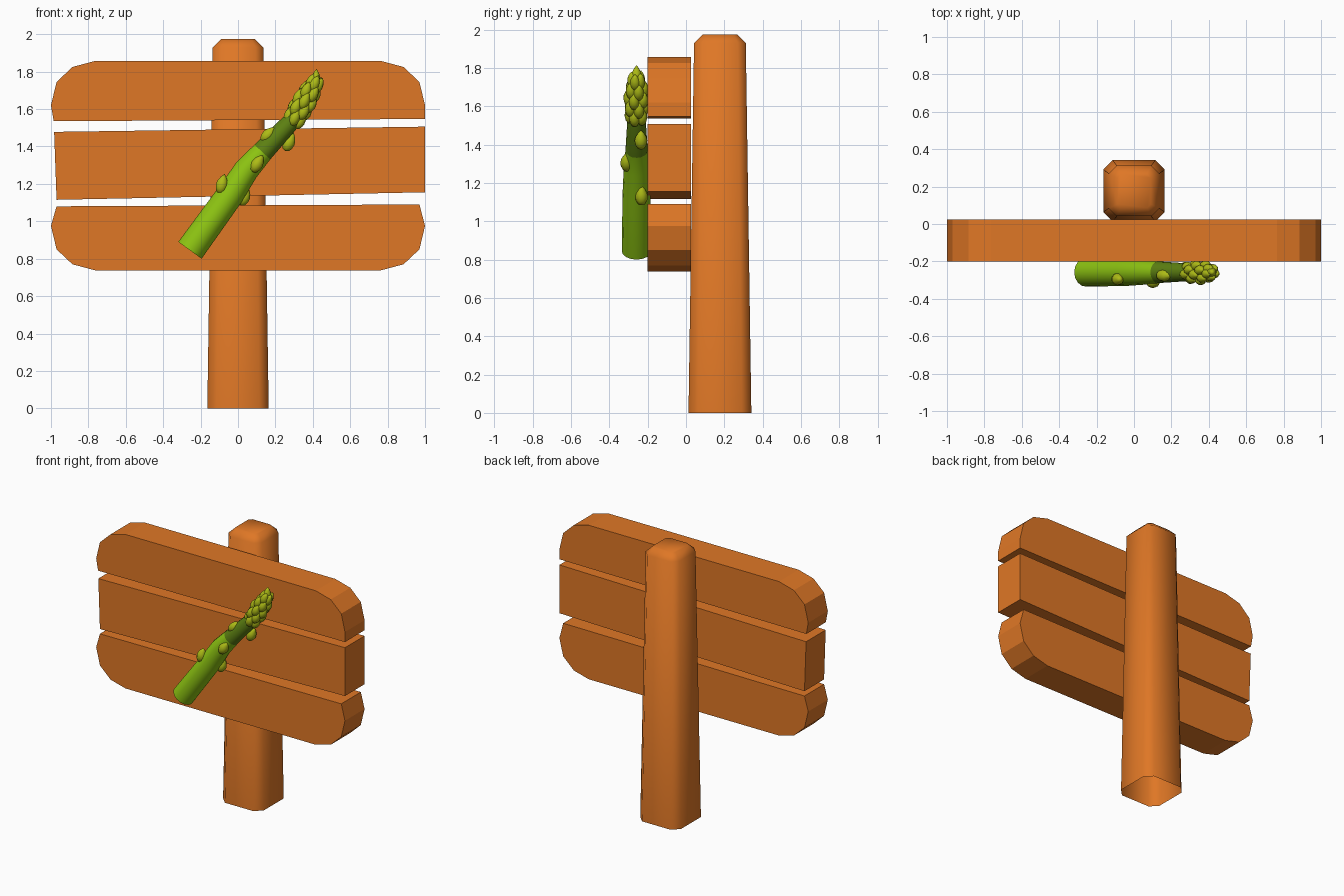
import bpy, bmesh, math
from mathutils import Vector, Matrix

if "Cube" in bpy.data.objects:
    bpy.data.objects.remove(bpy.data.objects["Cube"])


def material(name, rgb):
    m = bpy.data.materials.new(name)
    m.diffuse_color = (*rgb, 1)
    m.use_nodes = True
    m.node_tree.nodes["Principled BSDF"].inputs["Base Color"].default_value = m.diffuse_color
    return m


WOOD = material("orange wood", (0.74, 0.185, 0.019))
LIGHT = material("light green", (0.27, 0.56, 0.006))
DARK = material("dark green", (0.11, 0.22, 0.006))
BUD = material("yellow green", (0.42, 0.50, 0.008))


def finish(bm, name, mats, smooth=None):
    bmesh.ops.recalc_face_normals(bm, faces=bm.faces)
    me = bpy.data.meshes.new(name)
    bm.to_mesh(me)
    bm.free()
    for m in mats:
        me.materials.append(m)
    ob = bpy.data.objects.new(name, me)
    bpy.context.collection.objects.link(ob)
    if smooth:
        bpy.ops.object.select_all(action='DESELECT')
        ob.select_set(True)
        bpy.context.view_layer.objects.active = ob
        bpy.ops.object.shade_smooth_by_angle(angle=math.radians(smooth))
    return ob


def bridge(bm, a, b, mat=0):
    n = len(a)
    for i in range(n):
        f = bm.faces.new((a[i], a[(i + 1) % n], b[(i + 1) % n], b[i]))
        f.material_index = mat


# planks: outlines in x,z pushed through the thickness
def plank(name, outline):
    bm = bmesh.new()
    front = [bm.verts.new((x, -0.2, z)) for x, z in outline]
    back = [bm.verts.new((x, 0.025, z)) for x, z in outline]
    bridge(bm, front, back)
    bm.faces.new(front)
    bm.faces.new(back)
    finish(bm, name, [WOOD])


corner = [(1.0, 1.62), (0.97, 1.745), (0.885, 1.825), (0.765, 1.857)]
arch = corner + [(-x, z) for x, z in reversed(corner)]
plank("top_plank", arch + [(-0.985, 1.535), (1.0, 1.547)])
plank("middle_plank", [(-0.97, 1.115), (1.0, 1.155), (1.0, 1.506), (-0.983, 1.478)])
plank("bottom_plank", [(x, 2.595 - z) for x, z in arch] + [(-0.97, 1.08), (0.97, 1.09)])

# post: tapered square with cut corners, open underneath
bm = bmesh.new()
rings = []
for z, h, c in ((0, 0.164, 0.05), (1.93, 0.135, 0.042), (1.975, 0.09, 0.02)):
    k = h - c
    pts = [(h, -k), (h, k), (k, h), (-k, h), (-h, k), (-h, -k), (-k, -h), (k, -h)]
    rings.append([bm.verts.new((x, 0.177 + y, z)) for x, y in pts])
bridge(bm, rings[0], rings[1])
bridge(bm, rings[1], rings[2])
bm.faces.new(rings[2])
finish(bm, "post", [WOOD], 50)

# asparagus stalk: bent tube of x, z, radius; dark upper part
path = [(-0.257, 0.845, 0.077), (-0.04, 1.145, 0.073), (0.045, 1.275, 0.067),
        (0.13, 1.37, 0.058), (0.295, 1.545, 0.047), (0.40, 1.73, 0.02)]
YC = -0.258
bm = bmesh.new()
rings = []
for i, (x, z, r) in enumerate(path):
    a, b = path[max(i - 1, 0)], path[min(i + 1, len(path) - 1)]
    t = Vector((b[0] - a[0], 0, b[1] - a[1])).normalized()
    side = Vector((t.z, 0, -t.x))
    rings.append([bm.verts.new(Vector((x, YC, z)) + side * (r * math.cos(w))
                  + Vector((0, r * math.sin(w), 0)))
                  for w in (2 * math.pi * j / 16 for j in range(16))])
for i in range(len(rings) - 1):
    bridge(bm, rings[i], rings[i + 1], 1 if i >= 3 else 0)
bm.faces.new(rings[0])
bm.faces.new(rings[-1]).material_index = 1
finish(bm, "asparagus_stalk", [LIGHT, DARK], 50)


# pointed buds
def add_bud(bm, pos, direction, length, width):
    rot = Vector(direction).to_track_quat('Z', 'Y').to_matrix().to_4x4()
    mat = Matrix.Translation(pos) @ rot
    prof = [(-0.42, 0.6), (-0.25, 0.9), (-0.05, 1.0), (0.15, 0.85), (0.33, 0.5)]
    rr = []
    for h, r in prof:
        rr.append([bm.verts.new(mat @ Vector((r * width / 2 * math.cos(w),
                   r * width / 2 * math.sin(w), h * length)))
                   for w in (2 * math.pi * j / 10 for j in range(10))])
    for a, b in zip(rr, rr[1:]):
        bridge(bm, a, b)
    for ring, h in ((rr[0], -0.5), (rr[-1], 0.5)):
        p = bm.verts.new(mat @ Vector((0, 0, h * length)))
        for j in range(10):
            bm.faces.new((ring[j], ring[(j + 1) % 10], p))


# single buds along the stalk
bm = bmesh.new()
for x, y, z, dx, dz in ((-0.085, -0.295, 1.20, 0.25, 1), (0.105, -0.31, 1.31, 0.6, 1),
                        (0.165, -0.275, 1.465, 0.9, 0.9), (0.275, -0.235, 1.425, 0.45, 1),
                        (0.035, -0.232, 1.135, 0.35, 1)):
    add_bud(bm, (x, y, z), (dx, 0, dz), 0.11, 0.066)
finish(bm, "stalk_buds", [BUD], 60)

# clustered buds of the tip, in alternating rings
bm = bmesh.new()
A, B = Vector((0.305, YC, 1.555)), Vector((0.41, YC, 1.735))
axis = (B - A).normalized()
side = Vector((axis.z, 0, -axis.x))
for i in range(5):
    r = (0.036, 0.042, 0.042, 0.036, 0.022)[i]
    for j in range(5):
        w = 2 * math.pi * (j + 0.5 * (i % 2)) / 5 - math.pi / 2
        out = side * math.cos(w) + Vector((0, math.sin(w), 0))
        add_bud(bm, A.lerp(B, i / 4) + out * r, axis + out * 0.12 + Vector((-0.1, 0, 0)),
                0.1, 0.056)
add_bud(bm, (0.415, YC, 1.76), (0.1, 0, 1), 0.11, 0.055)
finish(bm, "tip_buds", [BUD], 60)
